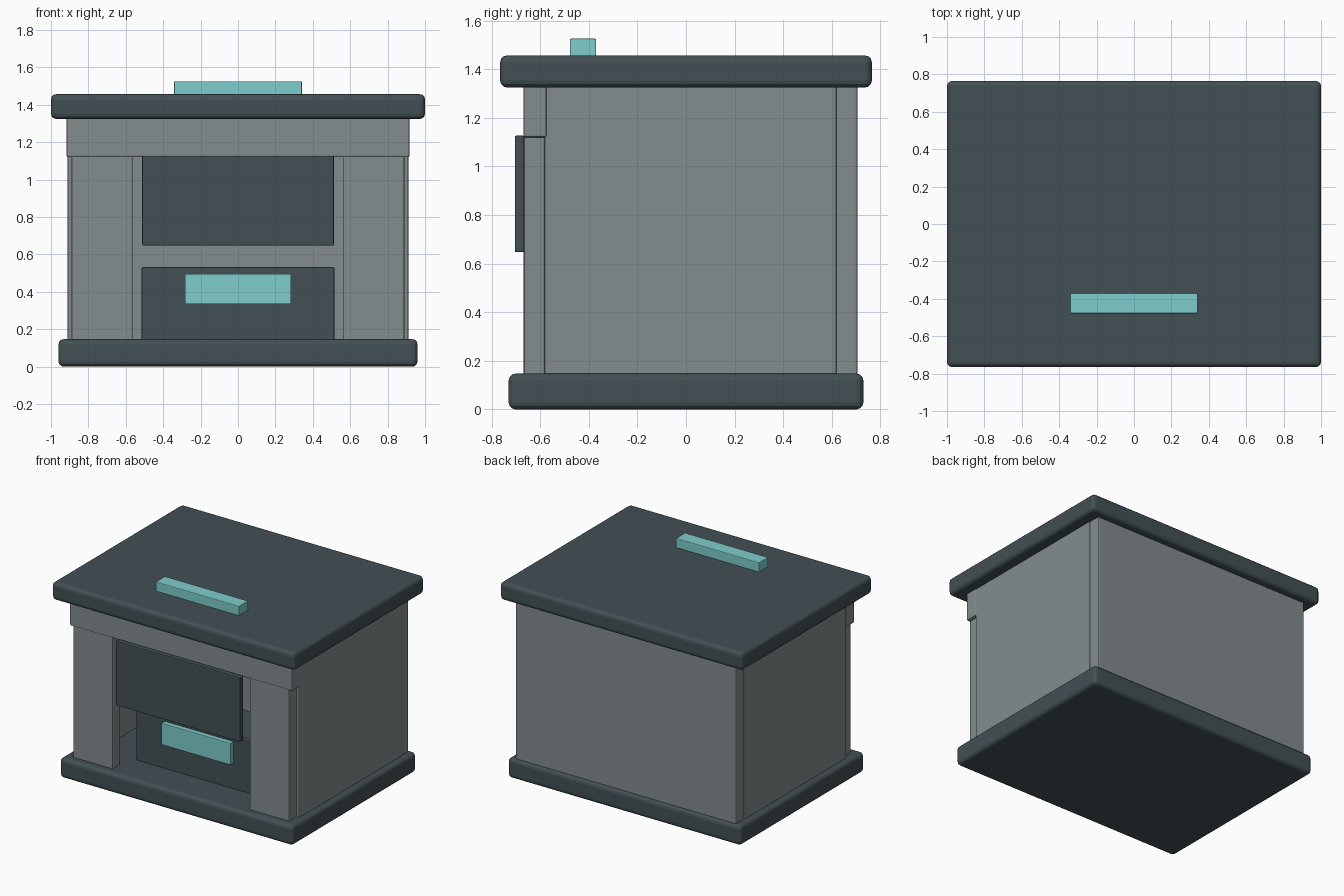
import bpy

if "Cube" in bpy.data.objects:
    bpy.data.objects.remove(bpy.data.objects["Cube"])


def material(name, rgb):
    m = bpy.data.materials.new(name)
    m.diffuse_color = (*rgb, 1.0)
    m.use_nodes = True
    m.node_tree.nodes["Principled BSDF"].inputs["Base Color"].default_value = m.diffuse_color
    return m


DARK = material("dark slate", (0.055, 0.080, 0.089))
GREY = material("wall grey", (0.225, 0.262, 0.270))
TEAL = material("pale teal", (0.216, 0.610, 0.610))


def box(name, x, y, z, mat, bevel=0.006, segments=2):
    """Bevelled box from (min, max) ranges on each axis."""
    bpy.ops.mesh.primitive_cube_add(
        size=1, location=[(r[0] + r[1]) / 2 for r in (x, y, z)])
    ob = bpy.context.object
    ob.name = name
    ob.scale = [r[1] - r[0] for r in (x, y, z)]
    bpy.ops.object.transform_apply(location=False, rotation=False, scale=True)
    ob.data.materials.append(mat)
    mod = ob.modifiers.new("bevel", 'BEVEL')
    mod.width = bevel
    mod.segments = segments
    return ob


# Base and roof slabs
box("base_slab", (-0.96, 0.96), (-0.73, 0.73), (0, 0.147), DARK, 0.028, 3)
box("top_slab", (-1, 1), (-0.765, 0.765), (1.325, 1.457), DARK, 0.028, 3)

# Walls, front pillars and lintel
box("back_wall", (-0.907, 0.907), (0.61, 0.706), (0.12, 1.35), GREY, 0.008)
box("front_lintel", (-0.916, 0.916), (-0.67, -0.573), (1.12, 1.35), GREY, 0.008)
for side, label in ((-1, "left"), (1, "right")):
    box(f"{label}_side_wall", sorted((side * 0.81, side * 0.912)),
        (-0.582, 0.62), (0.12, 1.35), GREY, 0.008)
    box(f"{label}_front_pillar", sorted((side * 0.563, side * 0.89)),
        (-0.668, -0.58), (0.12, 1.13), GREY, 0.008)

# Front panels: raised upper one and recessed lower one
box("upper_panel", (-0.512, 0.512), (-0.705, -0.667), (0.647, 1.127), DARK)
box("lower_panel", (-0.515, 0.515), (-0.46, -0.42), (0.10, 0.532), DARK)

# Teal handles
box("lower_handle", (-0.284, 0.284), (-0.495, -0.455), (0.335, 0.497), TEAL, 0.004)
box("top_handle", (-0.342, 0.342), (-0.478, -0.37), (1.44, 1.526), TEAL, 0.005)
